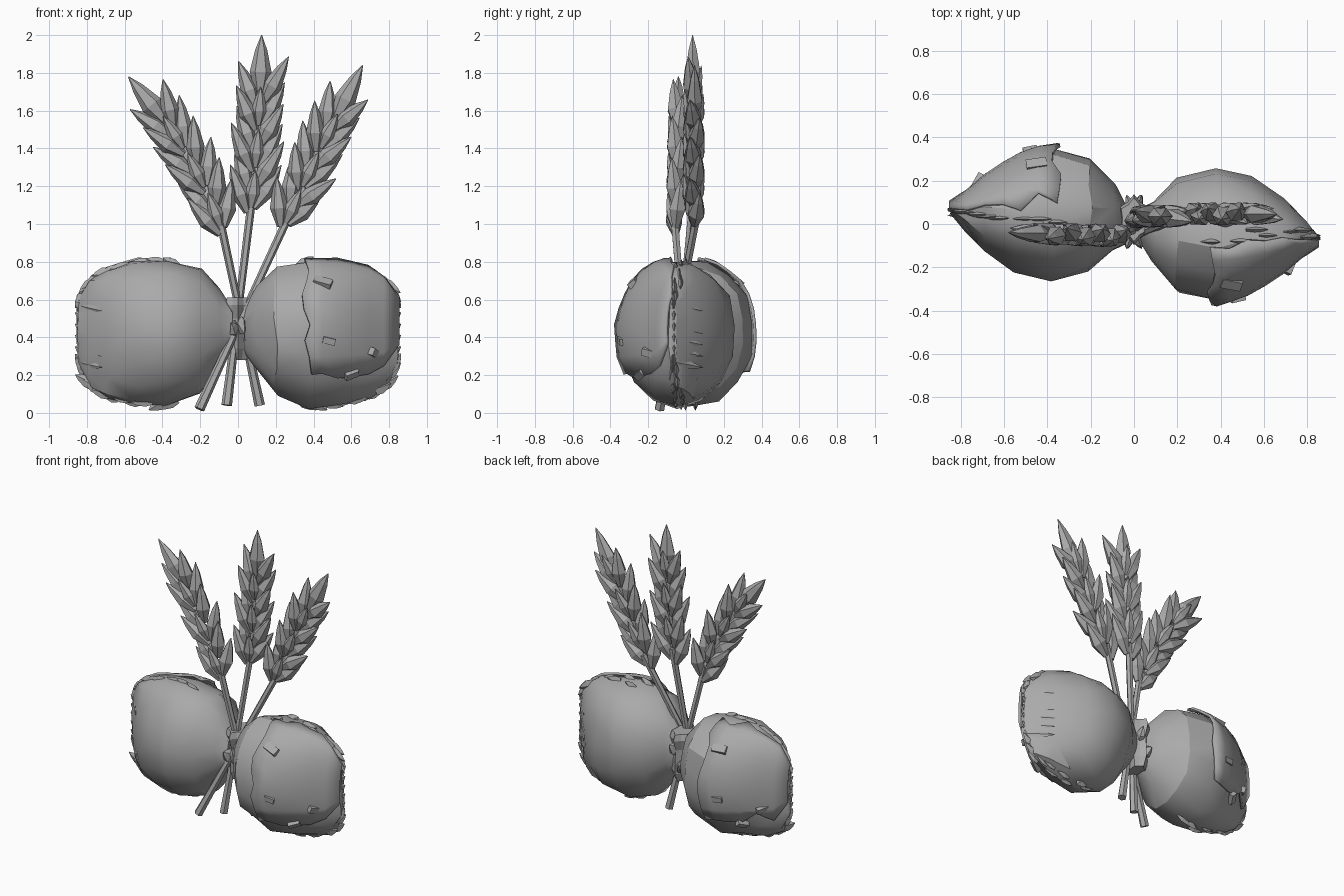
import bpy, bmesh, math, random
from mathutils import Vector, Matrix

random.seed(4)
if "Cube" in bpy.data.objects:
    bpy.data.objects.remove(bpy.data.objects["Cube"])

grey = bpy.data.materials.new("plain grey")
grey.use_nodes = True
grey.diffuse_color = (0.4, 0.4, 0.4, 1)
grey.node_tree.nodes["Principled BSDF"].inputs["Base Color"].default_value = (0.4, 0.4, 0.4, 1)


def finish(bm, name, smooth=None, spin=False):
    """Turn a bmesh into an object; spin gives the half turn used by the second loop."""
    if spin:
        bmesh.ops.rotate(bm, verts=bm.verts, matrix=Matrix.Rotation(math.pi, 3, "Z"))
    bmesh.ops.recalc_face_normals(bm, faces=bm.faces)
    mesh = bpy.data.meshes.new(name)
    bm.to_mesh(mesh)
    bm.free()
    mesh.materials.append(grey)
    obj = bpy.data.objects.new(name, mesh)
    bpy.context.collection.objects.link(obj)
    if smooth:
        bpy.ops.object.select_all(action="DESELECT")
        obj.select_set(True)
        bpy.context.view_layer.objects.active = obj
        bpy.ops.object.shade_smooth_by_angle(angle=math.radians(smooth))
    return obj


def skin(bm, rings, caps=True):
    """Join closed rings of points into a tube."""
    rows = [[bm.verts.new(p) for p in ring] for ring in rings]
    n = len(rows[0])
    for a, b in zip(rows, rows[1:]):
        for i in range(n):
            bm.faces.new((a[i], a[(i + 1) % n], b[(i + 1) % n], b[i]))
    if caps:
        bm.faces.new(rows[0])
        bm.faces.new(rows[-1])


def spike(bm, base, tip, across, width, depth, sides=6, root=0.4, belly=0.38):
    """Pointed kernel or tooth, fattest at the belly."""
    axis = (tip - base).normalized()
    u = (across - axis * across.dot(axis)).normalized()
    v = axis.cross(u)
    rings = []
    for t, r in ((0, root), (belly, 1), (0.75, 0.55), (1, 0.04)):
        c = base.lerp(tip, t)
        rings.append([c + (u * math.cos(k) * width + v * math.sin(k) * depth) * r
                      for k in (math.tau * i / sides for i in range(sides))])
    skin(bm, rings)


# Cloth loop sections: x, low z, high z, front y, back y
SECTIONS = [(0.03, .33, .55, -.08, .08), (0.09, .24, .66, -.19, .11),
            (0.20, .10, .77, -.31, .21), (0.38, .03, .81, -.36, .265),
            (0.55, .05, .80, -.30, .22), (0.70, .08, .76, -.20, .11),
            (0.79, .13, .70, -.12, .02), (0.85, .27, .60, -.085, -.055)]


def cloth(x, angle, lift=0.0):
    """Point on the puffed loop; angle 0 is back, 90 top, 180 front."""
    x = min(max(x, SECTIONS[0][0]), SECTIONS[-1][0])
    for a, b in zip(SECTIONS, SECTIONS[1:]):
        if x <= b[0]:
            break
    t = (x - a[0]) / (b[0] - a[0])
    lo, hi, yf, yb = (a[i] + (b[i] - a[i]) * t for i in range(1, 5))
    k = math.radians(angle)
    return Vector((x, (yf + yb) / 2 + math.cos(k) * ((yb - yf) / 2 + lift),
                   (lo + hi) / 2 + math.sin(k) * ((hi - lo) / 2 + lift)))


def build_loop(side, spin):
    # puffed body with slightly crumpled facets
    bm = bmesh.new()
    skin(bm, [[cloth(s[0] + random.uniform(-.012, .012), 24 * i + 6 * (j % 2),
                     random.uniform(-.008, .012)) for i in range(15)]
              for j, s in enumerate(SECTIONS)])
    bmesh.ops.triangulate(bm, faces=bm.faces)
    finish(bm, side + "_loop", 28, spin)

    # torn overlay sheet on the outer half
    bm = bmesh.new()
    cols, rows = 7, 10
    grid = []
    for i in range(cols):
        line = []
        for j in range(rows):
            x = .36 + .49 * i / (cols - 1)
            angle = 100 + 110 * j / (rows - 1)
            if i == 0:
                x += random.uniform(-.025, .03)
            if j in (0, rows - 1):
                angle += random.uniform(-9, 9)
            line.append(bm.verts.new(cloth(x, angle, .016)))
        grid.append(line)
    for i in range(cols - 1):
        for j in range(rows - 1):
            bm.faces.new((grid[i][j], grid[i + 1][j], grid[i + 1][j + 1], grid[i][j + 1]))
    sheet = finish(bm, side + "_torn_sheet", 28, spin)
    thick = sheet.modifiers.new("thickness", "SOLIDIFY")
    thick.thickness = 0.016
    thick.offset = 0

    # ragged teeth along the outer rim
    bm = bmesh.new()
    middle = Vector((.42, -.05, .42))
    for top in (1, -1):
        for i in range(12):
            x = .34 + .5 * math.sin(math.pi / 2 * i / 11)
            p = cloth(x, 90 * top + random.uniform(-12, 12))
            out = (p - middle).normalized()
            along = Vector((out.z, 0, -out.x)) * top
            tip = p + along * random.uniform(.05, .09) + out * random.uniform(.005, .022)
            tip.z = max(tip.z, .008)
            tip.x = min(tip.x, .862)
            spike(bm, p - out * .03 - along * .02, tip, along, .035, .015, 4, .9)
    for i in range(6):
        z = .27 + .06 * i
        spike(bm, Vector((.81, -.07, z)), Vector((.862, -.06, z + .02)),
              Vector((0, 0, 1)), .035, .014, 4, 1)
        spike(bm, Vector((.84, -.07, z)), Vector((.72, .09, z - .03)),
              Vector((0, 0, 1)), .025, .01, 4, 1)
    finish(bm, side + "_ragged_rim", None, spin)

    # small lifted tears
    bm = bmesh.new()
    for x, angle, size in ((.45, 138, .05), (.48, 186, .035), (.72, 197, .04), (.6, 215, .04)):
        p = cloth(x, angle, .02)
        out = (p - middle).normalized()
        turn = out.to_track_quat("Z", "Y").to_matrix().to_4x4()
        bmesh.ops.create_cube(bm, size=1, matrix=Matrix.Translation(p) @ turn
                              @ Matrix.Rotation(random.uniform(-.5, .5), 4, "Z")
                              @ Matrix.Diagonal((size * 1.9, size, .03, 1)))
    finish(bm, side + "_tears", None, spin)


build_loop("left", False)
build_loop("right", True)


def build_wheat(name, foot, base, bend, tip):
    foot, base, bend, tip = map(Vector, (foot, base, bend, tip))

    # stalk
    bm = bmesh.new()
    axis = (base - foot).normalized()
    u = axis.cross(Vector((0, 1, 0))).normalized()
    v = axis.cross(u)
    skin(bm, [[c + (u * math.cos(k) + v * math.sin(k)) * r
               for k in (math.tau * i / 6 for i in range(6))]
              for c, r in ((foot, .028), (foot.lerp(base, .45), .02), (base + axis * .1, .022))])
    finish(bm, name + "_stalk")

    # ear with paired kernels climbing the curve
    def curve(t):
        return base.lerp(bend, t).lerp(bend.lerp(tip, t), t)

    bm = bmesh.new()
    pairs = 6
    for i in range(pairs):
        for side in (-1, 1):
            t = .72 * (i + .25 * (side > 0)) / pairs
            p = curve(t)
            d = (curve(t + .05) - p).normalized()
            n = Vector((d.z, 0, -d.x)) * side
            sway = Vector((0, .025 if (i + (side > 0)) % 2 else -.025, 0))
            spike(bm, p + n * .015, p + d * random.uniform(.22, .26)
                  + n * random.uniform(.11, .15) + sway, n, .05, .048)
        front = Vector((0, 1 if i % 2 else -1, 0))
        spike(bm, p + front * .008, p + d * .2 + front * .045, n, .042, .03)
    spike(bm, curve(.68), tip, Vector((1, 0, 0)), .058, .045)
    finish(bm, name + "_ear")


build_wheat("right_wheat", (.115, .02, .04), (-.08, -.055, .95), (-.24, -.05, 1.42), (-.58, -.04, 1.78))
build_wheat("middle_wheat", (-.06, -.07, .04), (.065, .03, 1.06), (.12, .04, 1.5), (.125, .035, 2.0))
build_wheat("left_wheat", (-.205, -.14, .02), (.24, .045, .98), (.42, .05, 1.38), (.66, .045, 1.84))

# pleated wrap around the crossing
bm = bmesh.new()
skin(bm, [[Vector((math.cos(k) * r * w, math.sin(k) * r * 1.5 * w + .02, z))
           for k, w in ((math.tau * i / 12, 1.12 if i % 2 else .88) for i in range(12))]
          for z, r in ((.28, .045), (.34, .06), (.42, .06), (.5, .055), (.57, .07), (.61, .06))])
finish(bm, "knot")

# loose folds gathered between knot and loops
bm = bmesh.new()
for i in range(10):
    k = math.tau * i / 10
    p = Vector((math.cos(k) * .04, math.sin(k) * .06 + .01, .38 + .05 * (i % 3)))
    spike(bm, p, p + Vector((math.cos(k) * .07, math.sin(k) * .07, random.uniform(-.06, .1))),
          Vector((0, 0, 1)), .05, .025, 5, .8)
finish(bm, "knot_folds")
